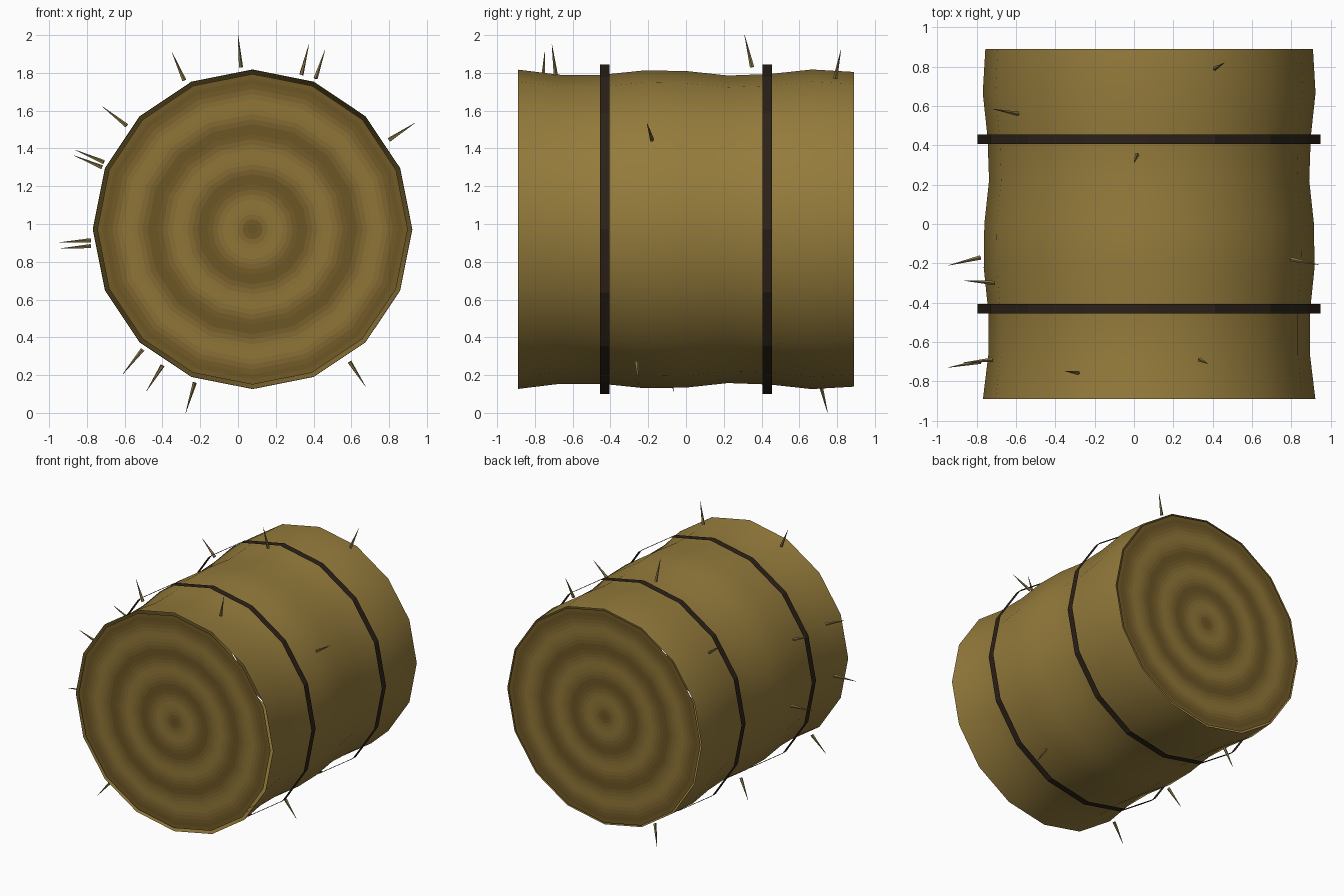
import bpy, bmesh, math
from mathutils import Vector

if "Cube" in bpy.data.objects:
    bpy.data.objects.remove(bpy.data.objects["Cube"])

CX, CZ, SIDES = 0.077, 0.972, 16


def material(name, rgb):
    m = bpy.data.materials.new(name)
    m.diffuse_color = (*rgb, 1)
    m.use_nodes = True
    m.node_tree.nodes["Principled BSDF"].inputs["Base Color"].default_value = m.diffuse_color
    return m


def add_object(name, bm, mats, smooth=False):
    me = bpy.data.meshes.new(name)
    for f in bm.faces:
        f.smooth = smooth
    bm.to_mesh(me)
    bm.free()
    for m in mats:
        me.materials.append(m)
    ob = bpy.data.objects.new(name, me)
    bpy.context.collection.objects.link(ob)
    return ob


def ring(bm, r, y):
    step = 2 * math.pi / SIDES
    return [bm.verts.new((CX + r * math.cos(i * step), y, CZ + r * math.sin(i * step)))
            for i in range(SIDES)]


def bridge(bm, a, b, mat=0):
    for i in range(SIDES):
        j = (i + 1) % SIDES
        f = bm.faces.new((a[i], a[j], b[j], b[i]))
        f.material_index = mat


def lathe(name, profile, mats, smooth):
    bm = bmesh.new()
    rings = [ring(bm, r, y) for r, y in profile]
    for a, b in zip(rings, rings[1:]):
        bridge(bm, b, a)
    bmesh.ops.recalc_face_normals(bm, faces=bm.faces)
    if sum(f.normal.dot(f.calc_center_median() - Vector((CX, f.calc_center_median().y, CZ)))
           for f in bm.faces) < 0:
        bmesh.ops.reverse_faces(bm, faces=bm.faces)
    return add_object(name, bm, mats, smooth)


straw = material("straw", (0.30, 0.20, 0.045))
stalk = material("stalk", (0.24, 0.18, 0.06))
twine = material("twine", (0.025, 0.016, 0.009))

# Wavy open-ended side of the bale
radii = [0.845, 0.818, 0.818, 0.841, 0.838, 0.814, 0.822, 0.846, 0.833]
lathe("bale_side", [(r, -0.889 + 0.2222 * i) for i, r in enumerate(radii)], [straw], True)

# End discs with concentric coil tones
LEVELS, RINGS, R_END = 8, 31, 0.822
tones = []
for k in range(LEVELS):
    t = k / (LEVELS - 1)
    tones.append(material(f"coil_{k}", (0.15 + 0.13 * t, 0.092 + 0.09 * t, 0.019 + 0.02 * t)))


def tone(r):
    t = 0.5 - 0.5 * math.cos(2 * math.pi * r / 0.262)
    return round(t * (LEVELS - 1))


for name, s in (("front_end", -1), ("back_end", 1)):
    bm = bmesh.new()
    y = s * 0.886
    dr = R_END / RINGS
    prev = ring(bm, dr, y)
    bm.faces.new(prev).material_index = tone(dr / 2)
    for k in range(1, RINGS):
        cur = ring(bm, dr * (k + 1), y)
        bridge(bm, prev, cur, tone(dr * (k + 0.5)))
        prev = cur
    bm.normal_update()
    bmesh.ops.reverse_faces(bm, faces=[f for f in bm.faces if f.normal.y * s < 0])
    add_object(name, bm, tones)

# Twine bands: thin strips standing just off the bale
for name, y in (("front_band", -0.431), ("back_band", 0.431)):
    lathe(name, [(0.872, y - 0.025), (0.872, y + 0.025)], [twine], False)

# Loose straws: base point, tip point
STRAWS = [
    ((0.015, 0.35, 1.83), (0.00, 0.31, 2.00)),
    ((-0.285, -0.757, 1.76), (-0.35, -0.748, 1.91)),
    ((0.335, -0.69, 1.79), (0.375, -0.71, 1.95)),
    ((0.41, 0.79, 1.77), (0.46, 0.82, 1.92)),
    ((0.80, -0.18, 1.445), (0.937, -0.207, 1.535)),
    ((0.59, -0.26, 0.27), (0.675, -0.25, 0.14)),
    ((-0.23, 0.71, 0.16), (-0.277, 0.75, 0.00)),
    ((-0.40, -0.10, 0.25), (-0.485, -0.065, 0.115)),
    ((-0.505, -0.82, 0.335), (-0.61, -0.845, 0.205)),
    ((-0.78, -0.17, 0.882), (-0.942, -0.21, 0.87)),
    ((-0.78, -0.70, 0.913), (-0.947, -0.73, 0.902)),
    ((-0.72, -0.69, 1.30), (-0.867, -0.705, 1.362)),
    ((-0.71, -0.30, 1.327), (-0.862, -0.288, 1.392)),
    ((-0.59, 0.56, 1.52), (-0.718, 0.585, 1.622)),
]
for n, (base, tip) in enumerate(STRAWS):
    a, b = Vector(base), Vector(tip)
    bm = bmesh.new()
    bmesh.ops.create_cone(bm, cap_ends=True, segments=5, radius1=0.012, radius2=0.001,
                          depth=(b - a).length)
    ob = add_object(f"straw_{n + 1:02d}", bm, [stalk])
    ob.location = (a + b) / 2
    ob.rotation_euler = (b - a).to_track_quat('Z', 'Y').to_euler()
